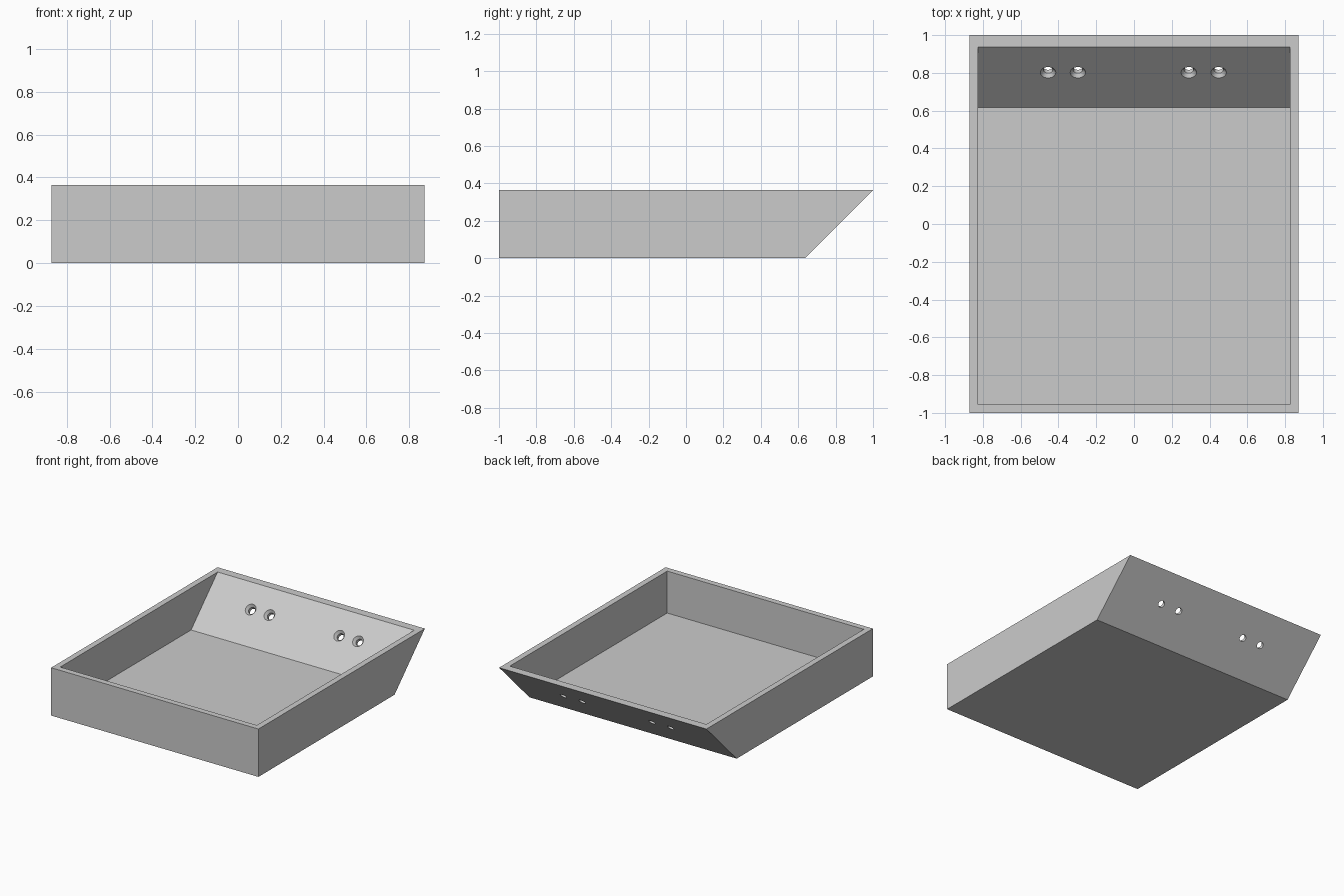
import bpy, bmesh, math
from mathutils import Matrix, Vector

if "Cube" in bpy.data.objects:
    bpy.data.objects.remove(bpy.data.objects["Cube"])

HALF_W, HEIGHT, WALL = 0.872, 0.364, 0.045
SLANT = WALL * math.sqrt(2)          # wall thickness measured along y on the 45 degree back
FOOT = 1 - HEIGHT                    # y where the sloping back meets the ground

grey = bpy.data.materials.new("plain grey")
grey.use_nodes = True
colour = (0.6, 0.6, 0.6, 1)
grey.diffuse_color = colour
grey.node_tree.nodes["Principled BSDF"].inputs["Base Color"].default_value = colour


def make_object(name, bm):
    bmesh.ops.recalc_face_normals(bm, faces=bm.faces)
    mesh = bpy.data.meshes.new(name)
    bm.to_mesh(mesh)
    bm.free()
    mesh.materials.append(grey)
    obj = bpy.data.objects.new(name, mesh)
    bpy.context.collection.objects.link(obj)
    return obj


def prism(name, profile, half_width):
    """Side profile in (y, z) extruded across x."""
    bm = bmesh.new()
    face = bm.faces.new([bm.verts.new((-half_width, y, z)) for y, z in profile])
    new = bmesh.ops.extrude_face_region(bm, geom=[face])["geom"]
    verts = [v for v in new if isinstance(v, bmesh.types.BMVert)]
    bmesh.ops.translate(bm, verts=verts, vec=(2 * half_width, 0, 0))
    return make_object(name, bm)


def lathe(name, profile, matrix, steps=32):
    """Closed solid turned around local z from (radius, z) points."""
    bm = bmesh.new()
    rings = [[bm.verts.new(matrix @ Vector((r * math.cos(a), r * math.sin(a), z)))
              for a in (math.tau * i / steps for i in range(steps))] for r, z in profile]
    for low, high in zip(rings, rings[1:]):
        for i in range(steps):
            j = (i + 1) % steps
            bm.faces.new((low[i], low[j], high[j], high[i]))
    bm.faces.new(rings[0])
    bm.faces.new(rings[-1])
    return make_object(name, bm)


def cut(target, cutter):
    mod = target.modifiers.new("cut", "BOOLEAN")
    mod.operation, mod.solver, mod.object = "DIFFERENCE", "EXACT", cutter
    bpy.context.view_layer.objects.active = target
    bpy.ops.object.modifier_apply(modifier=mod.name)
    bpy.data.objects.remove(cutter)


# Tray body with a sloping back
tray = prism("tray", [(-1, 0), (FOOT, 0), (1, HEIGHT), (-1, HEIGHT)], HALF_W)

# Hollow inside, open at the top
over = 0.1
cavity = [(-1 + WALL, WALL), (FOOT + WALL - SLANT, WALL),
          (1 + over - SLANT, HEIGHT + over), (-1 + WALL, HEIGHT + over)]
cut(tray, prism("cavity_cutter", cavity, HALF_W - WALL))

# Two pairs of countersunk screw holes, square to the sloping back
hole_y = 0.802
hole_z = hole_y - FOOT + SLANT
turn = Matrix.Rotation(math.radians(45), 4, "X")   # local z points into the tray
screw = [(0.025, -0.1), (0.025, -0.02), (0.041, 0), (0.041, 0.04)]
for x in (-0.455, -0.297, 0.29, 0.448):
    cut(tray, lathe("hole_cutter", screw, Matrix.Translation((x, hole_y, hole_z)) @ turn))

# Smooth hole walls, crisp edges elsewhere
bpy.ops.object.select_all(action="DESELECT")
tray.select_set(True)
bpy.context.view_layer.objects.active = tray
bpy.ops.object.shade_smooth_by_angle(angle=math.radians(30))
